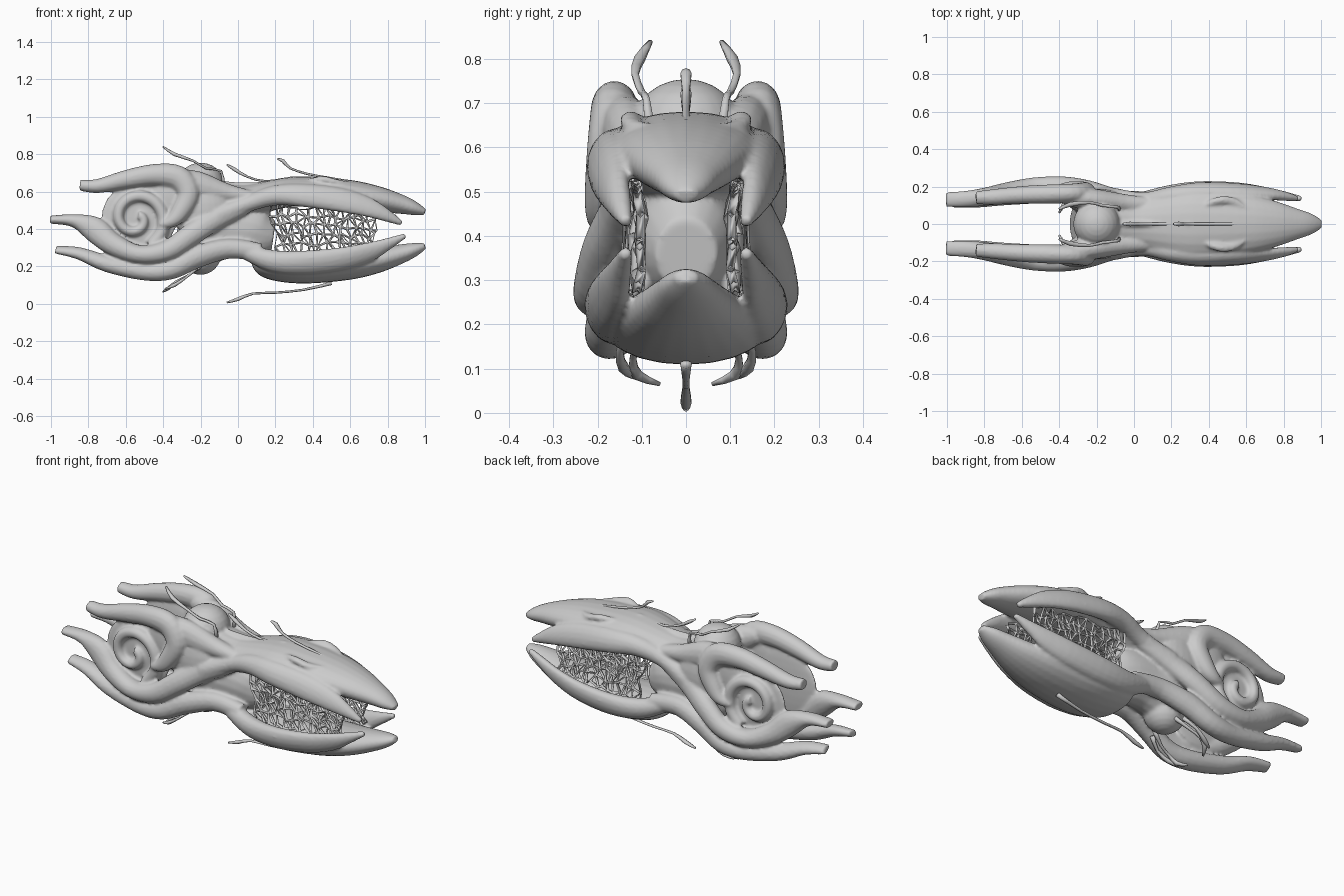
import bpy, bmesh, math, random
from mathutils import Vector

if "Cube" in bpy.data.objects:
    bpy.data.objects.remove(bpy.data.objects["Cube"])

random.seed(4)
Y = Vector((0, 1, 0))
body = []          # parts that get fused into one organic skin


def spline(pts, steps):
    """Catmull-Rom through tuples (x, y, z, radius in the xz plane, radius in y)."""
    p = [pts[0]] + list(pts) + [pts[-1]]
    out = []
    for i in range(1, len(p) - 2):
        for s in range(steps):
            t = s / steps
            out.append([0.5 * (2*b + (c-a)*t + (2*a-5*b+4*c-d)*t*t + (3*b-a-3*c+d)*t**3)
                        for a, b, c, d in zip(p[i-1], p[i], p[i+1], p[i+2])])
    return out + [list(pts[-1])]


def finish(name, bm, mirror):
    bmesh.ops.recalc_face_normals(bm, faces=bm.faces)
    me = bpy.data.meshes.new(name)
    bm.to_mesh(me)
    bm.free()
    ob = bpy.data.objects.new(name, me)
    bpy.context.collection.objects.link(ob)
    if mirror:
        m = ob.modifiers.new("mirror", 'MIRROR')
        m.use_axis = (False, True, False)
        m.use_mirror_merge = False
    for f in me.polygons:
        f.use_smooth = True
    return ob


def tube(name, pts, mirror=True, sides=14, steps=4, roll=0.0, fuse=True):
    """Organic limb: elliptical sections swept along a path; roll tilts the sections."""
    path = spline(pts, steps)
    bm = bmesh.new()
    rings = []
    for i, (x, y, z, rp, ry) in enumerate(path):
        a, b = path[max(i-1, 0)], path[min(i+1, len(path)-1)]
        tan = (Vector(b[:3]) - Vector(a[:3])).normalized()
        nor = tan.cross(Y).normalized()
        side = nor.cross(tan).normalized()
        c, s = math.cos(roll), math.sin(roll)
        n2, s2 = nor*c + side*s, side*c - nor*s
        rings.append([bm.verts.new(Vector((x, y, z))
                      + n2*max(rp, .003)*math.cos(2*math.pi*k/sides)
                      + s2*max(ry, .003)*math.sin(2*math.pi*k/sides)) for k in range(sides)])
    for r, q in zip(rings, rings[1:]):
        for k in range(sides):
            bm.faces.new((r[k], r[(k+1) % sides], q[(k+1) % sides], q[k]))
    bm.faces.new(rings[0])
    bm.faces.new(rings[-1])
    ob = finish(name, bm, mirror)
    if fuse:
        body.append(ob)


def hull(name, rows):
    tube(name, [(x, 0, z, rz, ry) for x, z, rz, ry in rows], mirror=False, sides=20)


def blob(name, centre, radii, mirror):
    bm = bmesh.new()
    bmesh.ops.create_uvsphere(bm, u_segments=24, v_segments=12, radius=1)
    for v in bm.verts:
        v.co = Vector(c + r*k for c, r, k in zip(centre, radii, v.co))
    body.append(finish(name, bm, mirror))


# central hulls: upper beak, lower beak and the neck joining them
hull("upper_hull", [(-.31, .60, .03, .05), (-.24, .58, .10, .13), (-.1, .55, .10, .15),
                    (.05, .55, .085, .14), (.25, .595, .08, .18), (.4, .60, .08, .18),
                    (.6, .585, .077, .16), (.75, .56, .068, .125), (.88, .53, .05, .08),
                    (.95, .508, .035, .055), (1.0, .49, .016, .025)])
hull("lower_hull", [(.08, .24, .02, .09), (.14, .205, .06, .15), (.25, .195, .08, .18),
                    (.4, .19, .08, .18), (.6, .21, .08, .16), (.75, .235, .068, .125),
                    (.88, .27, .05, .08), (.95, .292, .035, .055), (1.0, .31, .016, .025)])
hull("neck_core", [(-.32, .42, .13, .09), (-.2, .40, .19, .14), (-.05, .40, .16, .13),
                   (.06, .39, .15, .12), (.13, .37, .13, .10), (.19, .36, .08, .07)])

# domes above and below the neck
blob("top_dome", (-.2, 0, .64), (.125, .125, .115), False)
blob("bottom_dome", (-.2, 0, .265), (.11, .11, .11), False)
# flesh bridging the arms and the neck
blob("flank", (-.2, .12, .5), (.16, .07, .15), True)
blob("curl_web", (-.36, .15, .57), (.1, .03, .12), True)

# long side limbs running from the tail prongs to the beak cheeks
tube("middle_tail_arm", [
    (-1.005, .13, .45, .022, .04), (-.88, .135, .445, .035, .045), (-.77, .15, .40, .068, .05),
    (-.67, .17, .32, .06, .055), (-.53, .195, .265, .05, .055), (-.38, .205, .285, .055, .05),
    (-.25, .185, .37, .06, .05), (-.12, .15, .455, .06, .045), (.05, .12, .53, .045, .04)])
tube("upper_cheek", [
    (-.12, .15, .47, .05, .045), (.05, .125, .535, .045, .045), (.2, .15, .58, .055, .05),
    (.35, .175, .58, .065, .045), (.55, .175, .555, .068, .038), (.7, .165, .515, .055, .03),
    (.8, .15, .47, .034, .025), (.875, .135, .43, .013, .015)], roll=-.4)
tube("lower_tail_arm", [
    (-.975, .12, .29, .02, .035), (-.85, .13, .27, .032, .045), (-.7, .15, .215, .045, .052),
    (-.5, .165, .175, .05, .055), (-.36, .175, .185, .055, .055), (-.22, .16, .25, .06, .052),
    (-.05, .13, .295, .055, .05), (.12, .13, .275, .05, .045)], roll=.3)
tube("lower_cheek", [
    (.02, .12, .29, .04, .045), (.18, .155, .23, .06, .05), (.35, .18, .22, .068, .045),
    (.55, .18, .24, .066, .038), (.7, .165, .277, .055, .03), (.8, .15, .32, .034, .025),
    (.895, .135, .365, .013, .015)], roll=.4)
tube("upper_tail_arm", [
    (-.845, .14, .635, .03, .035), (-.75, .145, .63, .038, .042), (-.6, .155, .665, .05, .048),
    (-.45, .16, .69, .058, .052), (-.32, .165, .675, .065, .052), (-.265, .175, .59, .06, .05),
    (-.31, .185, .49, .05, .045), (-.36, .19, .44, .035, .035), (-.42, .185, .425, .014, .018)])
tube("shoulder", [(-.36, .15, .68, .05, .05), (-.22, .13, .63, .08, .06),
                  (-.05, .11, .59, .05, .05), (.1, .1, .57, .03, .04)])

# spiral shell on each flank, with the thin disc behind it
spiral = []
for i in range(15):
    a = math.radians(-60 + i*34)
    r = .165 - .0102*i
    spiral.append((-.545 + r*math.cos(a), .165, .455 + r*math.sin(a),
                   .036 - .0008*i, .04 - .0008*i))
tube("spiral_shell", spiral, sides=10, steps=3)
blob("spiral_disc", (-.53, .14, .455), (.205, .024, .2), True)

# brow ridges and centre spine
tube("brow_ridge", [(.36, .09, .655, .01, .012), (.45, .125, .665, .018, .022),
                    (.53, .12, .65, .016, .022), (.6, .08, .645, .008, .01)], sides=8)
tube("back_spine", [(-.1, 0, .645, .012, .014), (.1, 0, .64, .012, .014),
                    (.3, 0, .675, .01, .012)], mirror=False, sides=8)

# fuse the body parts into one skin
for ob in body:
    ob.select_set(True)
bpy.context.view_layer.objects.active = body[0]
bpy.ops.object.convert(target='MESH')
bpy.ops.object.join()
skin = bpy.context.view_layer.objects.active
skin.name = "fused_body"
skin.select_set(False)
rm = skin.modifiers.new("fuse", 'REMESH')
rm.mode = 'VOXEL'
rm.voxel_size = .0085
rm.use_smooth_shade = True
sm = skin.modifiers.new("soften", 'SMOOTH')
sm.factor = .5
sm.iterations = 4

# lattice walls between the jaws: sheared, jittered cells turned into struts
bm = bmesh.new()
NX, NZ = 17, 6
grid = []
for i in range(NX):
    col = []
    for j in range(NZ):
        u, v = i/(NX-1), j/(NZ-1)
        x = .19 + .54*u - .05*(v-.5)*(1-u) + random.uniform(-.016, .016)
        low, high = .26 + .02*u, .535 - .05*u
        z = low + (high-low)*v + random.uniform(-.016, .016)
        col.append(bm.verts.new((x, .13 - .03*u*u + random.uniform(-.01, .01), z)))
    grid.append(col)
for i in range(NX-1):
    for j in range(NZ-1):
        a, b, c, d = grid[i][j], grid[i+1][j], grid[i+1][j+1], grid[i][j+1]
        if random.random() < .4:
            bm.faces.new((a, b, c, d))
        elif random.random() < .5:
            bm.faces.new((a, b, c))
            bm.faces.new((a, c, d))
        else:
            bm.faces.new((a, b, d))
            bm.faces.new((b, c, d))
lattice = finish("jaw_lattice", bm, True)
wire = lattice.modifiers.new("struts", 'WIREFRAME')
wire.thickness = .02
wire.use_even_offset = False


# feelers: thin stalks with a flattened tip
def feeler(name, pts, mirror):
    n = len(pts) - 1
    rad = [.009 if 0 < i < n-1 else .014 for i in range(n+1)]
    rad[-1] = .006
    tube(name, [(*p, r*.7, r) for p, r in zip(pts, rad)], mirror, sides=6, steps=2, fuse=False)


feeler("top_back_feeler", [(-.08, .08, .63), (-.09, .09, .71), (-.17, .1, .725),
                           (-.24, .115, .765), (-.34, .105, .8), (-.4, .08, .84)], True)
feeler("top_middle_feeler", [(.3, 0, .67), (.15, 0, .655), (.05, 0, .68),
                             (-.02, 0, .72), (-.06, 0, .745)], False)
feeler("top_front_feeler", [(.6, 0, .65), (.48, 0, .675), (.37, 0, .695),
                            (.28, 0, .725), (.24, 0, .765), (.21, 0, .775)], False)
feeler("bottom_middle_feeler", [(.5, 0, .11), (.35, 0, .075), (.2, 0, .06), (.08, 0, .055),
                                (0, 0, .025), (-.06, 0, .007)], False)
feeler("bottom_side_feeler", [(-.2, .08, .2), (-.27, .11, .15), (-.33, .12, .12),
                              (-.37, .11, .085), (-.4, .06, .065)], True)
feeler("bottom_outer_feeler", [(-.22, .12, .19), (-.28, .15, .14), (-.34, .14, .1),
                               (-.39, .12, .08)], True)
